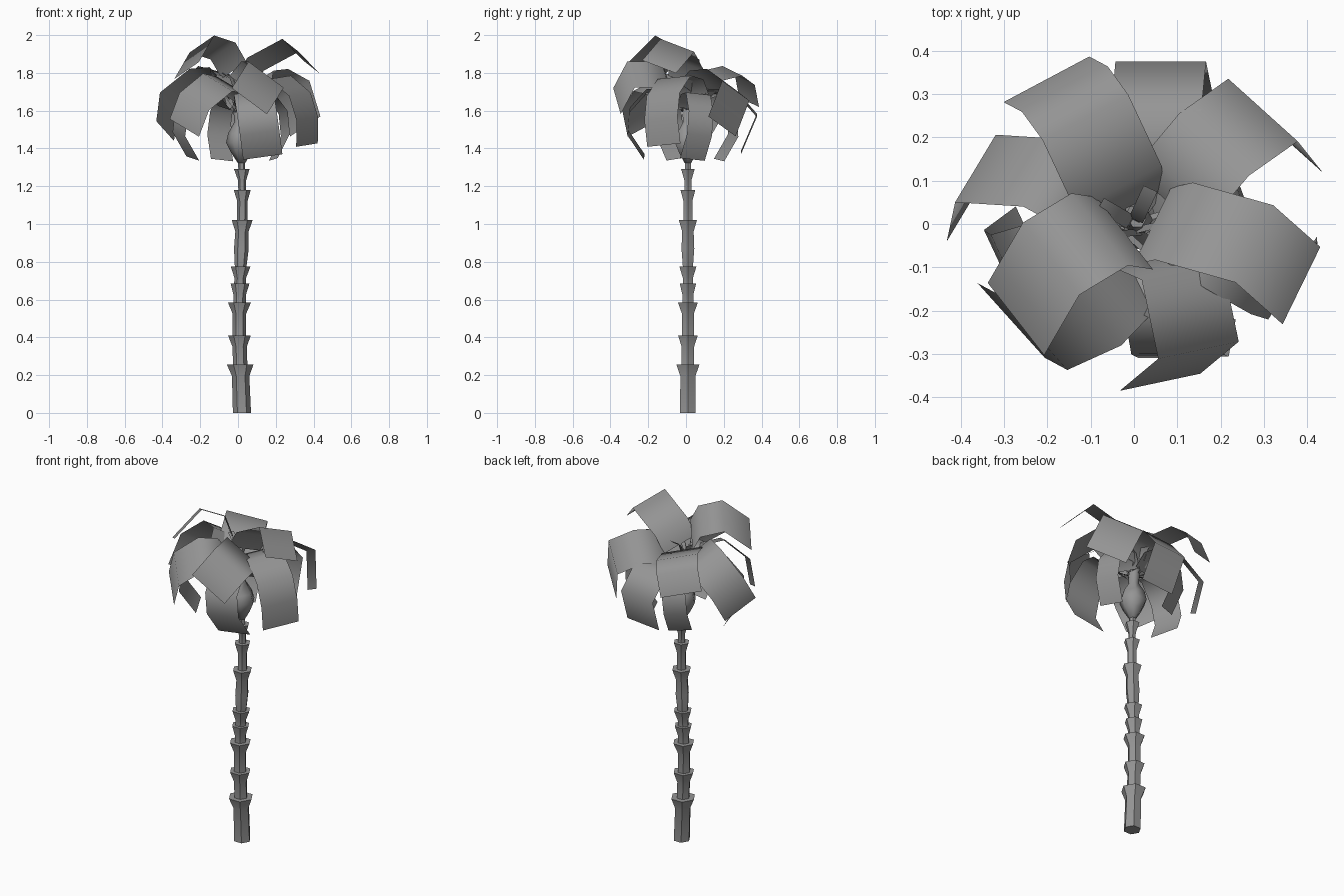
import bpy, bmesh, math
from mathutils import Matrix

cube = bpy.data.objects.get("Cube")
if cube:
    bpy.data.objects.remove(cube, do_unlink=True)

grey = bpy.data.materials.new("plain_grey")
grey.use_nodes = True
grey.diffuse_color = (0.3, 0.3, 0.3, 1)
grey.node_tree.nodes["Principled BSDF"].inputs["Base Color"].default_value = (0.3, 0.3, 0.3, 1)

CROWN_HEIGHT = 1.65


def finish(bm, name, angle):
    """Turn a bmesh into a grey, smoothly shaded object."""
    mesh = bpy.data.meshes.new(name)
    bm.to_mesh(mesh)
    bm.free()
    mesh.materials.append(grey)
    obj = bpy.data.objects.new(name, mesh)
    bpy.context.collection.objects.link(obj)
    bpy.ops.object.select_all(action='DESELECT')
    obj.select_set(True)
    bpy.context.view_layer.objects.active = obj
    bpy.ops.object.shade_smooth_by_angle(angle=math.radians(angle))
    return obj


def lathe(name, profile, sides, angle):
    """Sweep (height, radius) pairs round a slightly wavering stem."""
    bm = bmesh.new()
    rings = []
    for z, radius in profile:
        cx = 0.015 + 0.008 * math.sin(z * 5 + 2.3)
        ring = []
        for i in range(sides):
            a = math.tau * i / sides
            ring.append(bm.verts.new((cx + radius * math.cos(a), 0.01 + radius * math.sin(a), z)))
        rings.append(ring)
    for low, high in zip(rings, rings[1:]):
        for i in range(sides):
            j = (i + 1) % sides
            bm.faces.new((low[i], low[j], high[j], high[i]))
    bm.faces.new(rings[0][::-1])
    bm.faces.new(rings[-1])
    return finish(bm, name, angle)


def frond(name, heading, roll, shift, width, path):
    """Folded strip: path holds (outward, upward) points in the rolled frame."""
    bm = bmesh.new()
    rows = []
    for out, up in path:
        rows.append([bm.verts.new((out, shift + side * width / 2, up)) for side in (-1, 1)])
    for a, b in zip(rows, rows[1:]):
        bm.faces.new((a[0], b[0], b[1], a[1]))
    # narrow stalk back to the heart of the crown
    out, up = path[0]
    half = 0.01
    stalk = [(0, -half, -0.06), (out, shift - half, up), (out, shift + half, up), (0, half, -0.06)]
    bm.faces.new([bm.verts.new(p) for p in stalk])
    obj = finish(bm, name, 100)
    obj.matrix_world = (Matrix.Translation((0, 0, CROWN_HEIGHT))
                        @ Matrix.Rotation(math.radians(heading), 4, 'Z')
                        @ Matrix.Rotation(math.radians(roll), 4, 'X'))
    return obj


def droop(reach):
    """Path of a low frond that hangs down beside the bulb."""
    return [(out * reach, up) for out, up in (
        (0.2, -0.04), (0.4, 0.03), (0.68, 0.04), (0.97, -0.06), (1, -0.18), (0.72, -0.31))]


# Trunk: a tapering six-sided shaft with flared collars
collars = [(0.255, 0.07, 0.038), (0.41, 0.06, 0.036), (0.585, 0.061, 0.033),
           (0.685, 0.05, 0.031), (0.775, 0.052, 0.031), (1.02, 0.055, 0.027),
           (1.18, 0.045, 0.021), (1.29, 0.041, 0.018)]
profile = [(0, 0.048)]
shaft = 0.046
for top, flare, above in collars:
    if top == 1.02:
        profile.append((0.87, 0.039))
        shaft = 0.035
    profile += [(top - 0.06, shaft), (top, flare), (top, above)]
    shaft = above
profile.append((1.35, 0.02))
lathe("trunk", profile, 6, 50)

# Crown heart: a bulb below the fronds, narrowing to a stub
lathe("crown_bulb", [(1.32, 0.018), (1.38, 0.055), (1.43, 0.078), (1.48, 0.065),
                     (1.54, 0.03), (1.63, 0.035), (1.68, 0.02)], 6, 70)

# Upper fronds
frond("left_top_frond", heading=-26, roll=-19, shift=-0.02, width=0.21,
      path=[(0.04, 0.1), (0.08, 0.2), (0.27, 0.306), (0.41, 0.186)])
frond("front_right_top_frond", heading=218, roll=23, shift=0.068, width=0.23,
      path=[(0.03, 0.15), (0.07, 0.26), (0.2, 0.3), (0.35, 0.147)])
frond("front_top_frond", heading=-78, roll=-36, shift=-0.014, width=0.235,
      path=[(0.09, 0.07), (0.13, 0.165), (0.316, 0.164), (0.37, -0.01)])
frond("back_right_top_frond", heading=118, roll=13, shift=0.02, width=0.23,
      path=[(0.04, 0.04), (0.09, 0.12), (0.27, 0.16), (0.35, 0.11), (0.39, -0.01)])

# Middle fronds
frond("back_left_frond", heading=48, roll=-26, shift=-0.065, width=0.24,
      path=[(0.09, 0.02), (0.14, 0.09), (0.26, 0.1), (0.395, 0.03), (0.38, -0.18)])
frond("right_frond", heading=149, roll=30, shift=0.065, width=0.21,
      path=[(0.08, 0.03), (0.12, 0.11), (0.24, 0.1), (0.38, -0.045), (0.35, -0.22)])
frond("front_right_frond", heading=222, roll=-22, shift=0.03, width=0.25,
      path=[(0.05, 0.01), (0.1, 0.1), (0.21, 0.12), (0.34, 0.01), (0.36, -0.14)])
frond("left_frond", heading=-33, roll=5, shift=0.08, width=0.21,
      path=[(0.06, 0.02), (0.1, 0.1), (0.22, 0.12), (0.34, 0.03), (0.38, -0.1), (0.37, -0.24)])

# Lower, drooping fronds
frond("front_low_frond", heading=-89, roll=8, shift=0.085, width=0.21, path=droop(0.31))
frond("back_low_frond", heading=90, roll=-5, shift=-0.055, width=0.21,
      path=[(0.07, -0.02), (0.12, 0.05), (0.26, 0.05), (0.375, -0.08), (0.29, -0.28)])
frond("right_low_frond", heading=205, roll=-8, shift=-0.03, width=0.16, path=droop(0.32))
frond("back_right_low_frond", heading=115, roll=6, shift=-0.03, width=0.13, path=droop(0.27))
frond("back_left_low_frond", heading=20, roll=-6, shift=0, width=0.14, path=droop(0.26))

# Young shoots in the middle of the crown
for name, heading in (("left_shoot", 65), ("right_shoot", 150)):
    frond(name, heading=heading, roll=0, shift=0, width=0.035,
          path=[(0.01, 0.05), (0.04, 0.12), (0.09, 0.15)])
